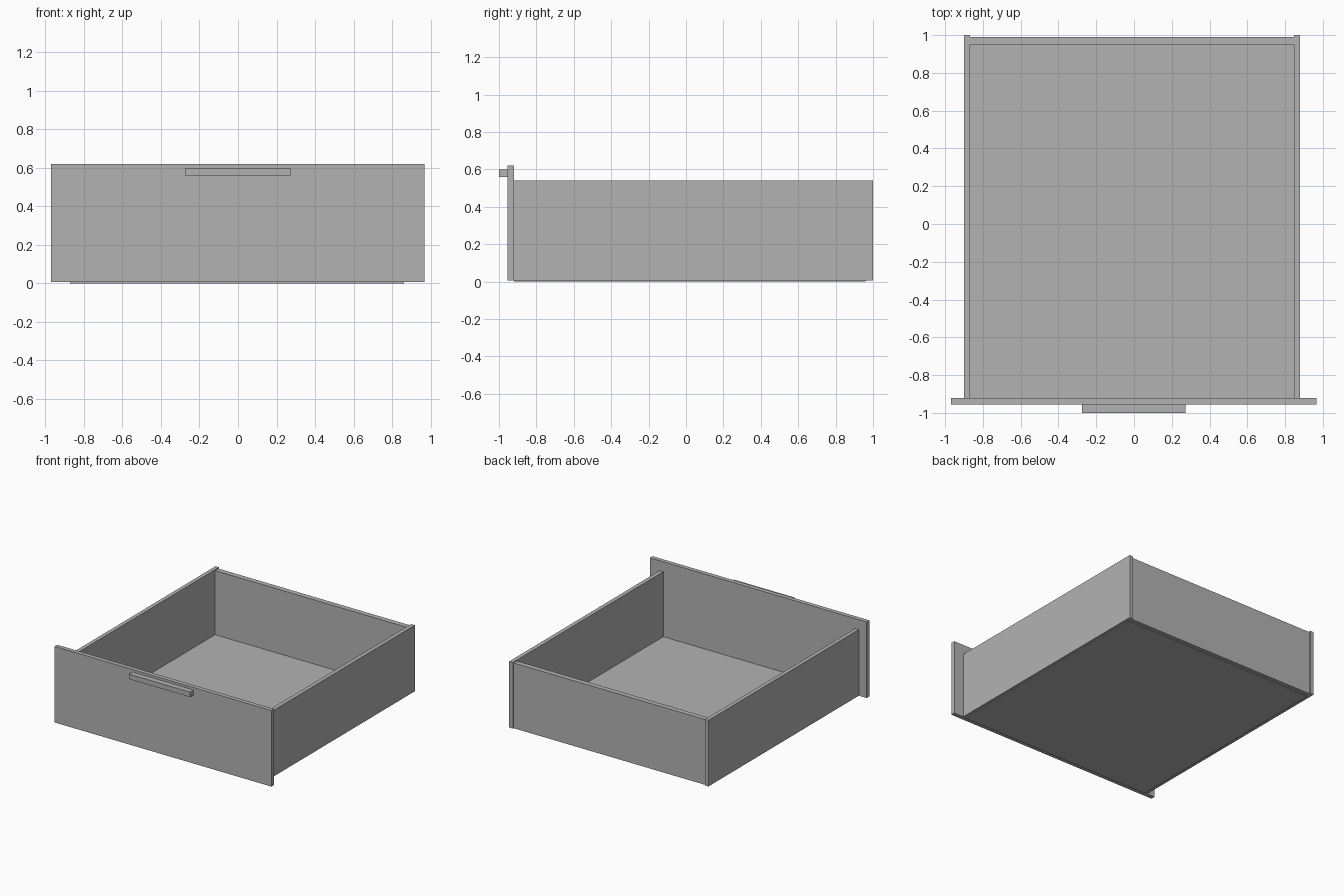
import bpy

default = bpy.data.objects.get("Cube")
if default:
    bpy.data.objects.remove(default, do_unlink=True)

grey = bpy.data.materials.new("plain grey")
grey.use_nodes = True
colour = (0.45, 0.45, 0.45, 1)
grey.diffuse_color = colour
grey.node_tree.nodes["Principled BSDF"].inputs["Base Color"].default_value = colour


def board(name, x, y, z):
    """Flat board spanning the given (low, high) range on each axis."""
    spans = (x, y, z)
    bpy.ops.mesh.primitive_cube_add(size=1, location=[(a + b) / 2 for a, b in spans])
    obj = bpy.context.object
    obj.name = name
    obj.scale = [b - a for a, b in spans]
    bpy.ops.object.transform_apply(location=False, rotation=False, scale=True)
    obj.data.materials.append(grey)
    return obj


base = 0.006    # boards start just above the underside of the bottom sheet
front = -0.92   # back face of the front panel

# Front panel and its handle
board("front_panel", (-0.97, 0.967), (-0.955, front), (base, 0.62))
board("handle", (-0.275, 0.272), (-1.0, -0.955), (0.56, 0.60))

# Side boards
for name, inner, outer in (("right_side", -0.868, -0.90), ("left_side", 0.847, 0.88)):
    board(name, sorted((inner, outer)), (front, 1.0), (base, 0.54))

# Back board, set slightly in from the ends of the sides
board("back_panel", (-0.868, 0.847), (0.948, 0.99), (base, 0.533))

# Thin bottom sheet
board("bottom_sheet", (-0.873, 0.863), (front, 0.96), (0.0, 0.015))
